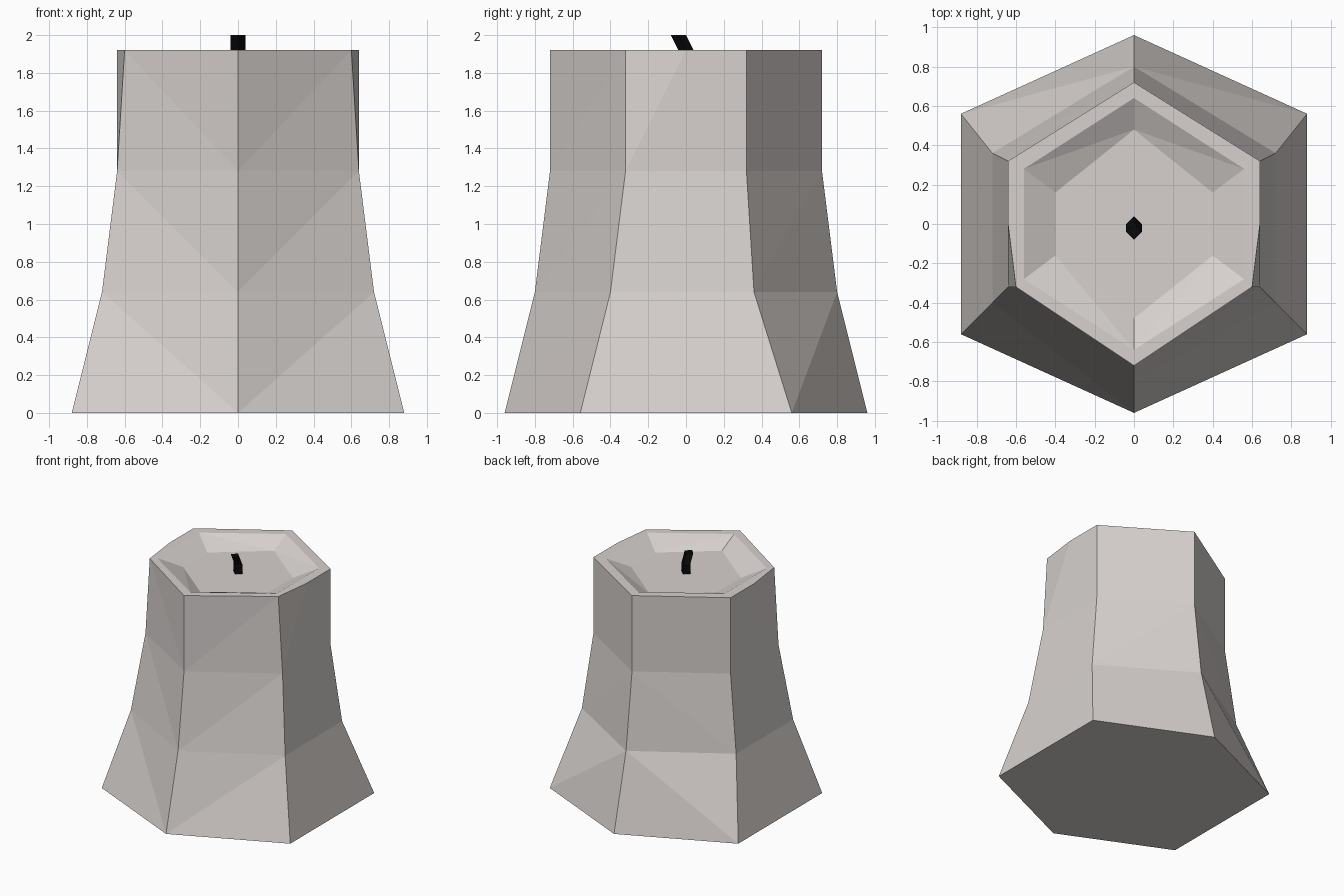
import bpy, bmesh

if "Cube" in bpy.data.objects:
    bpy.data.objects.remove(bpy.data.objects["Cube"])


def material(name, rgb):
    m = bpy.data.materials.new(name)
    m.diffuse_color = (*rgb, 1)
    m.use_nodes = True
    m.node_tree.nodes["Principled BSDF"].inputs["Base Color"].default_value = m.diffuse_color
    return m


def make_object(name, bm, mat):
    bmesh.ops.recalc_face_normals(bm, faces=bm.faces)
    mesh = bpy.data.meshes.new(name)
    bm.to_mesh(mesh)
    bm.free()
    mesh.materials.append(mat)
    obj = bpy.data.objects.new(name, mesh)
    bpy.context.collection.objects.link(obj)
    return obj


def half_ring(bm, z, tip, front, back):
    """Right half of a hexagon: front tip, front corner, back corner, back tip."""
    pts = [(0, -tip), front, back, (0, tip)]
    return [bm.verts.new((x, y, z)) for x, y in pts]


wax = material("warm grey wax", (0.68, 0.64, 0.62))
black = material("black wick", (0.003, 0.003, 0.003))

# Candle body: right half, mirrored
bm = bmesh.new()
rings = [half_ring(bm, *r) for r in (
    (0.00, 0.96, (0.88, -0.56), (0.88, 0.56)),
    (0.64, 0.80, (0.72, -0.40), (0.72, 0.36)),
    (1.28, 0.72, (0.64, -0.32), (0.64, 0.32)),
    (1.92, 0.72, (0.60, -0.32), (0.64, 0.32)),   # outer rim
    (1.92, 0.64, (0.56, -0.28), (0.56, 0.28)),   # inner rim
    (1.84, 0.48, (0.40, -0.16), (0.40, 0.16)),   # basin floor
)]
side_mid = bm.verts.new((0.64, 0, 1.92))          # softened side of the rim
for k, (lo, hi) in enumerate(zip(rings, rings[1:])):
    for i in range(3):
        a, b, c, d = lo[i], lo[i + 1], hi[i + 1], hi[i]
        if k == 2 and i == 1:                     # upper side with extra rim point
            bm.faces.new((a, b, c, side_mid))
            bm.faces.new((a, side_mid, d))
        elif k == 3 and i == 1:                   # flat rim beside it
            bm.faces.new((a, side_mid, b, c, d))
        elif k == 3:
            bm.faces.new((a, b, c, d))
        else:                                     # facets split along the rising diagonal
            bm.faces.new((a, b, c))
            bm.faces.new((a, c, d))
bm.faces.new(rings[0][::-1])                      # underside
bm.faces.new(rings[-1])                           # basin floor
body = make_object("candle_body", bm, wax)
mirror = body.modifiers.new("mirror", 'MIRROR')
mirror.use_clip = True

# Wick: diamond section, upright and then leaning forward
bm = bmesh.new()
r = 0.04
levels = [[bm.verts.new((x, y + shift, z)) for x, y in ((r, 0), (0, r), (-r, 0), (0, -r))]
          for z, shift in ((1.84, 0), (1.92, 0), (2.0, -0.04))]
for lo, hi in zip(levels, levels[1:]):
    for i in range(4):
        j = (i + 1) % 4
        bm.faces.new((lo[i], lo[j], hi[j], hi[i]))
bm.faces.new(levels[0][::-1])
bm.faces.new(levels[-1])
make_object("wick", bm, black)
